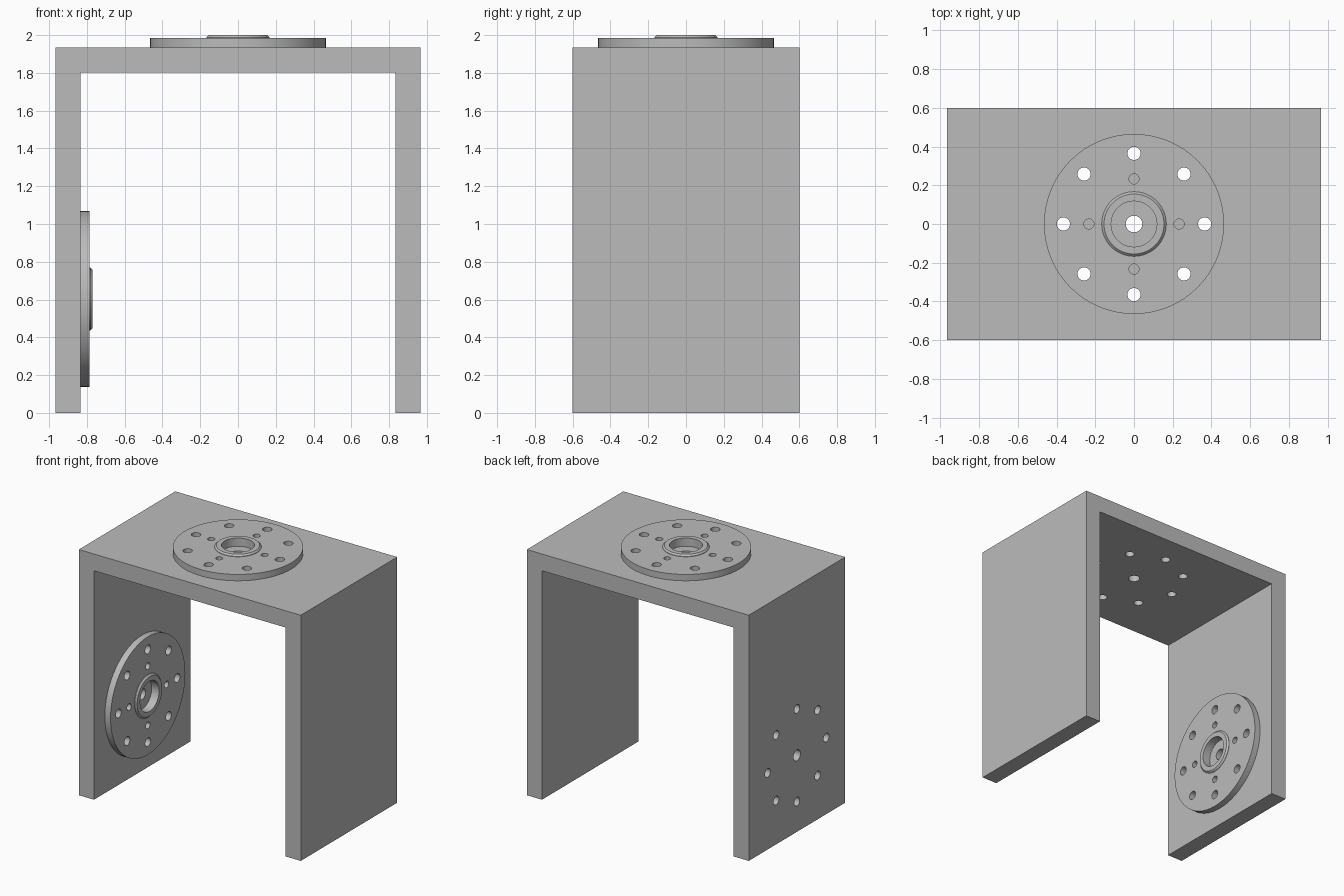
import bpy, bmesh, math
from mathutils import Matrix, Vector

cube = bpy.data.objects.get("Cube")
if cube:
    bpy.data.objects.remove(cube, do_unlink=True)

HALF_X, HALF_Y, TOP, WALL = 0.967, 0.6, 1.935, 0.132
SEGMENTS = 64

grey = bpy.data.materials.new("plain_grey")
grey.use_nodes = True
colour = (0.5, 0.5, 0.5, 1)
grey.diffuse_color = colour
grey.node_tree.nodes["Principled BSDF"].inputs["Base Color"].default_value = colour


def make_object(name, bm):
    bmesh.ops.recalc_face_normals(bm, faces=bm.faces)
    mesh = bpy.data.meshes.new(name)
    bm.to_mesh(mesh)
    bm.free()
    mesh.materials.append(grey)
    obj = bpy.data.objects.new(name, mesh)
    bpy.context.collection.objects.link(obj)
    return obj


def add_pin(bm, x, y, radius, frame):
    """Add one cylinder along the local z of frame, used as a drill."""
    bmesh.ops.create_cone(bm, cap_ends=True, segments=32, radius1=radius, radius2=radius,
                          depth=0.6, matrix=frame @ Matrix.Translation((x, y, 0)))


def ring_points(count, radius):
    return [(radius * math.cos(i * math.tau / count), radius * math.sin(i * math.tau / count))
            for i in range(count)]


def drill(obj, cutter):
    """Subtract the cutter, then discard it."""
    cutter.hide_render = True
    mod = obj.modifiers.new("holes", "BOOLEAN")
    mod.operation, mod.solver, mod.object = "DIFFERENCE", "EXACT", cutter
    select(obj)
    bpy.ops.object.modifier_apply(modifier=mod.name)
    bpy.data.objects.remove(cutter, do_unlink=True)
    select(obj)
    bpy.ops.object.shade_smooth_by_angle(angle=math.radians(30))


def select(obj):
    bpy.ops.object.select_all(action="DESELECT")
    obj.select_set(True)
    bpy.context.view_layer.objects.active = obj


def add_bolt_holes(bm, frame):
    for x, y in ring_points(8, 0.365):
        add_pin(bm, x, y, 0.034, frame)


def make_horn(name, frame):
    """Round flange with a chamfered hub and an open bore."""
    bm = bmesh.new()
    profile = [(0.118, 0), (0.465, 0), (0.465, 0.05), (0.167, 0.05),
               (0.167, 0.053), (0.155, 0.065), (0.118, 0.065)]
    verts = [bm.verts.new((r, 0, z)) for r, z in profile]
    edges = [bm.edges.new((v, verts[i - 1])) for i, v in enumerate(verts)]
    bmesh.ops.spin(bm, geom=verts + edges, cent=(0, 0, 0), axis=(0, 0, 1),
                   angle=math.tau, steps=SEGMENTS)
    bmesh.ops.remove_doubles(bm, verts=bm.verts, dist=0.0001)
    bm.transform(frame)
    horn = make_object(name, bm)
    # Bolt circle and the smaller inner screw holes
    bm = bmesh.new()
    add_bolt_holes(bm, frame)
    for x, y in ring_points(4, 0.233):
        add_pin(bm, x, y, 0.026, frame)
    drill(horn, make_object(name + "_drill", bm))


# U-shaped bracket
bm = bmesh.new()
inner = HALF_X - WALL
outline = [(-HALF_X, 0), (-inner, 0), (-inner, TOP - WALL), (inner, TOP - WALL),
           (inner, 0), (HALF_X, 0), (HALF_X, TOP), (-HALF_X, TOP)]
face = bm.faces.new([bm.verts.new((x, -HALF_Y, z)) for x, z in outline])
extruded = bmesh.ops.extrude_face_region(bm, geom=[face])["geom"]
bmesh.ops.translate(bm, vec=Vector((0, 2 * HALF_Y, 0)),
                    verts=[g for g in extruded if isinstance(g, bmesh.types.BMVert)])
bracket = make_object("bracket", bm)

# Mounting frames: outside of the top plate, inside of one side wall
top_frame = Matrix.Translation((0, 0, TOP))
side_frame = Matrix.Translation((-inner, 0, 0.603)) @ Matrix.Rotation(math.pi / 2, 4, "Y")

bm = bmesh.new()
for frame in (top_frame, side_frame):
    add_bolt_holes(bm, frame)
    add_pin(bm, 0, 0, 0.043, frame)
drill(bracket, make_object("bracket_drill", bm))

make_horn("top_horn", top_frame)
make_horn("side_horn", side_frame)
